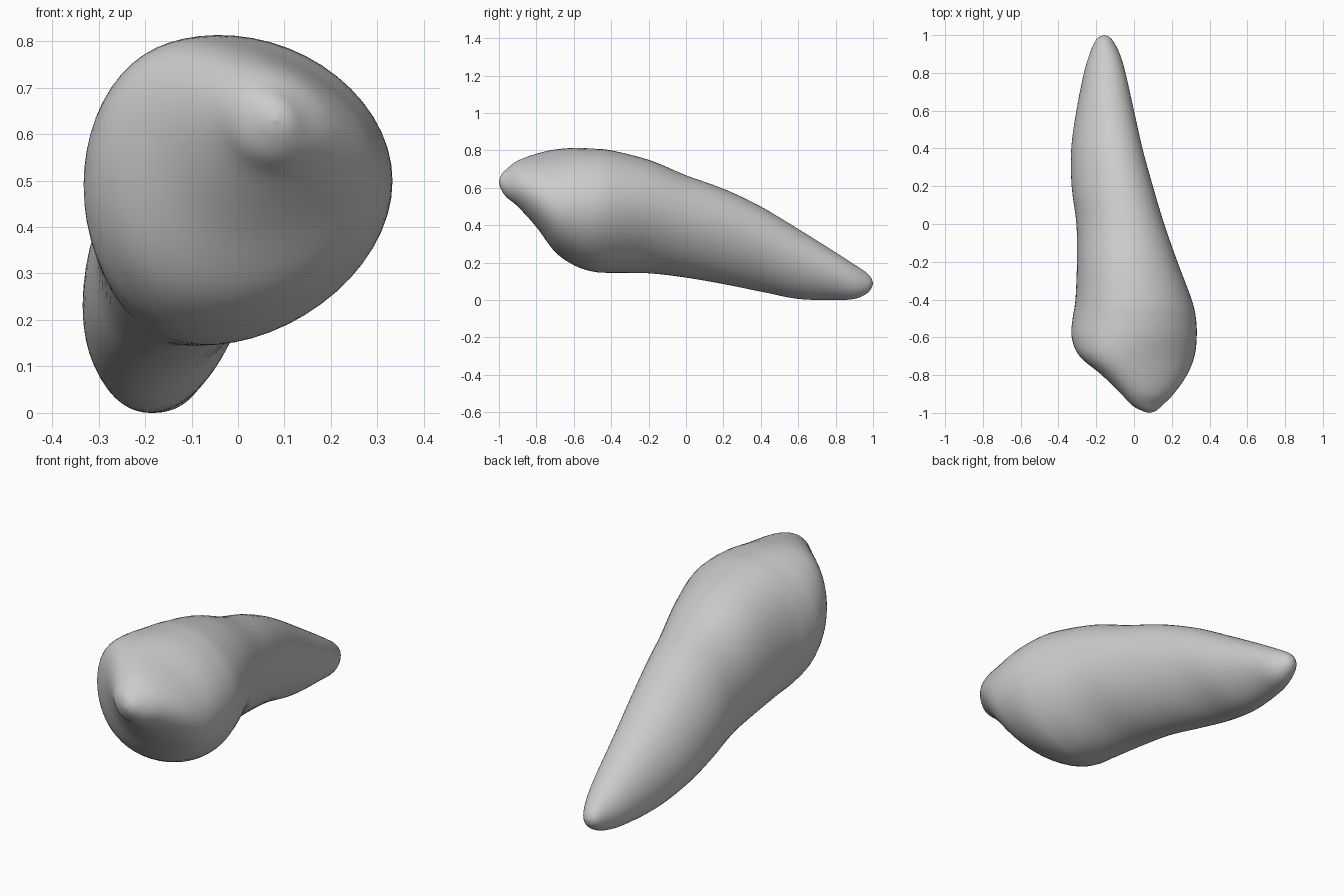
import bpy
import bmesh
import math

SIDES = 56        # points around each cross-section
STEPS = 5         # interpolated rings between two stations

default_cube = bpy.data.objects.get("Cube")
if default_cube:
    bpy.data.objects.remove(default_cube, do_unlink=True)

# Cross-section stations: y, x min, x max, z min, z max, lean, bulge
STATIONS = [
    (-1.0, .08, .08, .63, .63, 0, 0),
    (-.99, .045, .115, .595, .665, -.1, 0),
    (-.96, -.01, .15, .55, .70, -.15, .05),
    (-.9, -.068, .21, .5, .745, -.15, .12),
    (-.8, -.17, .28, .39, .782, -.15, .2),
    (-.7, -.288, .32, .257, .805, -.08, .18),
    (-.6, -.33, .332, .187, .813, 0, .14),
    (-.5, -.325, .328, .152, .81, .05, .13),
    (-.4, -.31, .305, .145, .80, .1, .15),
    (-.2, -.302, .23, .143, .75, .2, .17),
    (0, -.305, .16, .12, .667, .25, .1),
    (.2, -.33, .1, .085, .595, .28, .05),
    (.4, -.332, .045, .045, .50, .3, .05),
    (.6, -.305, 0, .006, .38, .25, .05),
    (.8, -.265, -.045, .0, .255, .2, .05),
    (.9, -.235, -.075, .006, .19, .1, 0),
    (.96, -.21, -.105, .03, .15, 0, 0),
    (.99, -.185, -.13, .06, .118, 0, 0),
    (1.0, -.157, -.157, .09, .09, 0, 0),
]


def make_material(name, colour):
    mat = bpy.data.materials.new(name)
    mat.use_nodes = True
    mat.diffuse_color = colour
    bsdf = next(n for n in mat.node_tree.nodes if n.type == "BSDF_PRINCIPLED")
    bsdf.inputs["Base Color"].default_value = colour
    return mat


def catmull_rom(a, b, c, d, t):
    """Smooth value between b and c."""
    return b + 0.5 * t * (c - a + t * (2 * a - 5 * b + 4 * c - d
                                       + t * (3 * (b - c) + d - a)))


def smooth_stations(rows):
    """Fill in extra rows between the given stations."""
    result = []
    last = len(rows) - 1
    for i in range(last):
        near = [rows[max(i - 1, 0)], rows[i], rows[i + 1], rows[min(i + 2, last)]]
        for step in range(STEPS):
            result.append([catmull_rom(*vals, step / STEPS) for vals in zip(*near)])
    return result[1:]


def add_ring(bm, row):
    """Leaning oval, fuller on its -x side, that touches its x and z limits."""
    y, x0, x1, z0, z1, lean, bulge = row
    ring = []
    for k in range(SIDES):
        angle = math.tau * k / SIDES
        across = math.cos(angle) - bulge * math.sin(angle) ** 2
        x = (x0 + x1) / 2 + (x1 - x0) / 2 * across
        z = (z0 + z1) / 2 + (z1 - z0) / 2 * math.sin(angle + lean)
        ring.append(bm.verts.new((x, y, z)))
    return ring


def add_cap(bm, row, ring):
    """Fan of triangles from a tip point to a ring."""
    tip = bm.verts.new((row[1], row[0], row[3]))
    for k in range(SIDES):
        bm.faces.new((tip, ring[k], ring[(k + 1) % SIDES]))


# Crown and root as one lofted skin
bm = bmesh.new()
rings = [add_ring(bm, row) for row in smooth_stations(STATIONS)]
for first, second in zip(rings, rings[1:]):
    for k in range(SIDES):
        n = (k + 1) % SIDES
        bm.faces.new((first[k], first[n], second[n], second[k]))
add_cap(bm, STATIONS[0], rings[0])
add_cap(bm, STATIONS[-1], rings[-1])
bmesh.ops.recalc_face_normals(bm, faces=bm.faces)
for face in bm.faces:
    face.smooth = True

mesh = bpy.data.meshes.new("tooth")
bm.to_mesh(mesh)
bm.free()
mesh.materials.append(make_material("light grey", (0.6, 0.6, 0.6, 1)))
tooth = bpy.data.objects.new("tooth", mesh)
bpy.context.scene.collection.objects.link(tooth)
